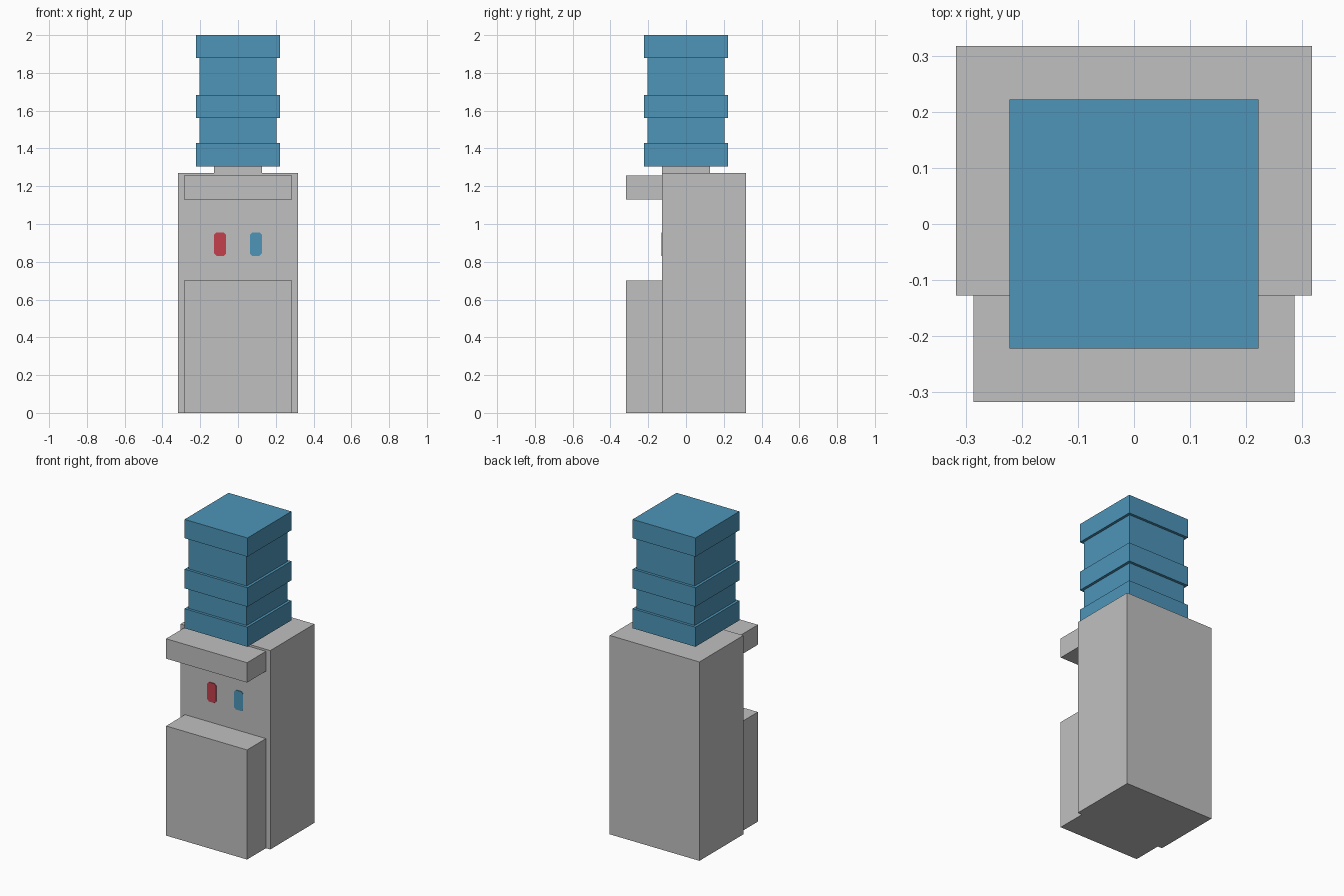
import bpy
import bmesh

if "Cube" in bpy.data.objects:
    bpy.data.objects.remove(bpy.data.objects["Cube"], do_unlink=True)


def material(name, rgb):
    m = bpy.data.materials.new(name)
    m.use_nodes = True
    m.diffuse_color = (*rgb, 1)
    m.node_tree.nodes["Principled BSDF"].inputs["Base Color"].default_value = (*rgb, 1)
    return m


GREY = material("grey plastic", (0.53, 0.53, 0.53))
BLUE = material("water blue", (0.075, 0.30, 0.485))
RED = material("hot red", (0.55, 0.05, 0.075))


def finish(name, bm, mat):
    bmesh.ops.recalc_face_normals(bm, faces=bm.faces)
    mesh = bpy.data.meshes.new(name)
    bm.to_mesh(mesh)
    bm.free()
    mesh.materials.append(mat)
    obj = bpy.data.objects.new(name, mesh)
    bpy.context.collection.objects.link(obj)
    return obj


def box(name, xs, ys, zs, mat):
    """Box spanning the given (min, max) ranges."""
    bm = bmesh.new()
    bmesh.ops.create_cube(bm, size=1)
    for v in bm.verts:
        for i, (lo, hi) in enumerate((xs, ys, zs)):
            v.co[i] = hi if v.co[i] > 0 else lo
    return finish(name, bm, mat)


def square_stack(name, profile, mat):
    """Closed square tower through (half width, height) rings."""
    bm = bmesh.new()
    rings = [[bm.verts.new((sx * r, sy * r, z))
              for sx, sy in ((-1, -1), (1, -1), (1, 1), (-1, 1))]
             for r, z in profile]
    for a, b in zip(rings, rings[1:]):
        for i in range(4):
            j = (i + 1) % 4
            bm.faces.new((a[i], a[j], b[j], b[i]))
    bm.faces.new(rings[0])
    bm.faces.new(rings[-1])
    return finish(name, bm, mat)


def tap_plate(name, cx, mat):
    """Thin upright plate with clipped corners on the recess wall."""
    w, h, c, cz = 0.031, 0.062, 0.012, 0.893
    outline = [(-w + c, -h), (w - c, -h), (w, -h + c), (w, h - c),
               (w - c, h), (-w + c, h), (-w, h - c), (-w, -h + c)]
    bm = bmesh.new()
    face = bm.faces.new([bm.verts.new((cx + x, -0.127, cz + z)) for x, z in outline])
    ext = bmesh.ops.extrude_face_region(bm, geom=[face], use_keep_orig=True)
    for v in ext["geom"]:
        if isinstance(v, bmesh.types.BMVert):
            v.co.y -= 0.004
    return finish(name, bm, mat)


# Cabinet: tall rear column, lower front and top ledge
BACK, WALL, FRONT = 0.317, -0.127, -0.317
box("cabinet_body", (-0.317, 0.317), (WALL, BACK), (0, 1.27), GREY)
box("lower_front", (-0.286, 0.286), (FRONT, WALL), (0, 0.70), GREY)
box("top_ledge", (-0.286, 0.286), (FRONT, WALL), (1.13, 1.257), GREY)

# Hot and cold taps
tap_plate("hot_tap", -0.095, RED)
tap_plate("cold_tap", 0.095, BLUE)

# Bottle on its neck, with three wider bands
box("bottle_neck", (-0.127, 0.127), (-0.127, 0.127), (1.27, 1.305), GREY)
BAND, CORE = 0.222, 0.205
square_stack("water_bottle", [
    (BAND, 1.305), (BAND, 1.43), (CORE, 1.43), (CORE, 1.56),
    (BAND, 1.56), (BAND, 1.682), (CORE, 1.682), (CORE, 1.88),
    (BAND, 1.88), (BAND, 2.0)], BLUE)
